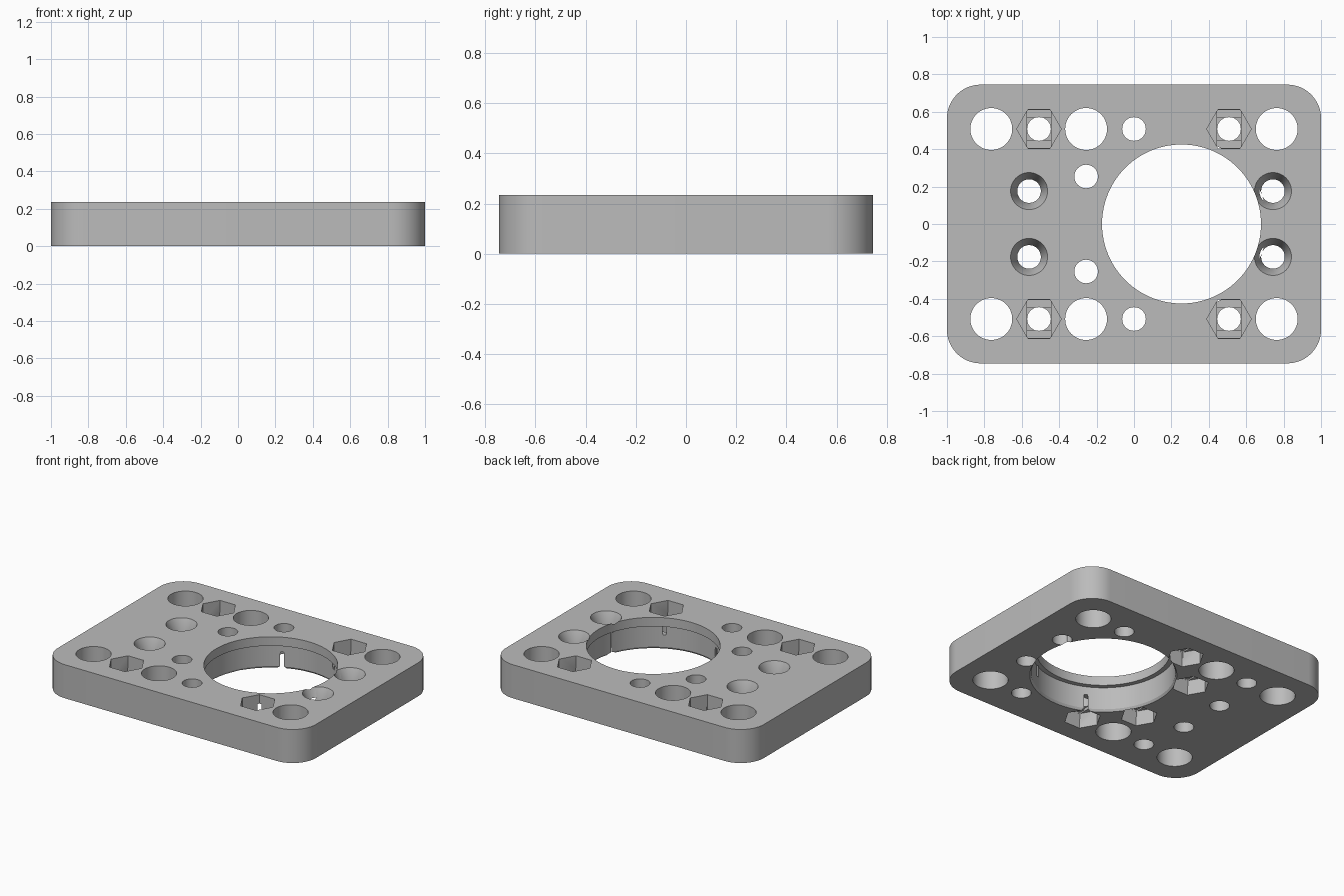
import bpy, bmesh, math

cube = bpy.data.objects.get("Cube")
if cube:
    bpy.data.objects.remove(cube, do_unlink=True)

HX, HY, H, CORNER = 1.0, 0.745, 0.235, 0.18
BORE_X, BOLT = 0.254, 0.508
HEX_R, SCREW_R = 0.119, 0.063


def make_object(name, bm):
    bmesh.ops.recalc_face_normals(bm, faces=bm.faces)
    mesh = bpy.data.meshes.new(name)
    bm.to_mesh(mesh)
    bm.free()
    obj = bpy.data.objects.new(name, mesh)
    bpy.context.collection.objects.link(obj)
    return obj


def stack(name, sections):
    """Solid skinned through equal-length outlines, given as (outline, z)."""
    bm = bmesh.new()
    rings = [[bm.verts.new((x, y, z)) for x, y in pts] for pts, z in sections]
    for low, high in zip(rings, rings[1:]):
        n = len(low)
        for i in range(n):
            j = (i + 1) % n
            bm.faces.new((low[i], low[j], high[j], high[i]))
    bm.faces.new(rings[0][::-1])
    bm.faces.new(rings[-1])
    return make_object(name, bm)


def circle(x, y, r, n=48):
    return [(x + r * math.cos(math.tau * i / n), y + r * math.sin(math.tau * i / n))
            for i in range(n)]


def box(x, y, hx, hy):
    return [(x - hx, y - hy), (x + hx, y - hy), (x + hx, y + hy), (x - hx, y + hy)]


# Rounded rectangular plate
outline = []
for k, (sx, sy) in enumerate([(1, 1), (-1, 1), (-1, -1), (1, -1)]):
    for i in range(17):
        a = math.pi / 2 * (k + i / 16)
        outline.append((sx * (HX - CORNER) + CORNER * math.cos(a),
                        sy * (HY - CORNER) + CORNER * math.sin(a)))
plate = stack("mounting_plate", [(outline, 0), (outline, H)])


def cut(sections):
    cutter = stack("cutter", sections)
    cutter.hide_render = True
    mod = plate.modifiers.new("cut", "BOOLEAN")
    mod.operation = "DIFFERENCE"
    mod.solver = "EXACT"
    mod.object = cutter
    bpy.context.view_layer.objects.active = plate
    bpy.ops.object.modifier_apply(modifier=mod.name)
    bpy.data.objects.remove(cutter, do_unlink=True)


def round_cut(x, y, profile, n=48):
    cut([(circle(x, y, r, n), z) for r, z in profile])


def through_hole(x, y, r):
    round_cut(x, y, [(r, -0.1), (r, H + 0.1)])


def nut_hole(x, y, floor, up):
    """Screw hole with a hex pocket whose floor steps to a slot, then a square."""
    mouth = floor - up * H
    through_hole(x, y, SCREW_R)
    round_cut(x, y, [(HEX_R, z) for z in sorted((floor, mouth))], 6) if up > 0 else \
        round_cut(x, y, [(HEX_R, z) for z in sorted((floor, floor + H))], 6)
    flat = HEX_R * math.cos(math.pi / 6) - 0.001
    for half_y, depth in ((flat, 0.01), (SCREW_R - 0.003, 0.02)):
        tip = floor + up * depth
        pts = box(x, y, SCREW_R + 0.001, half_y)
        cut([(pts, z) for z in sorted((tip, tip - up * 0.05))])


# Large bore: top lip, wider recess beneath, slight chamfer at the bottom
lip_z = 0.172
round_cut(BORE_X, 0, [(0.425, -0.1), (0.425, H + 0.1)], 96)
round_cut(BORE_X, 0, [(0.467, -0.1), (0.467, 0), (0.457, 0.015), (0.457, lip_z)], 96)

for side in (1, -1):
    # Plain rod holes
    for x in (-0.763, -0.256, 0.763):
        through_hole(x, side * BOLT, 0.112)
    # Nut pockets opening upward, then those opening downward
    for x in (-BOLT, BOLT):
        nut_hole(x, side * BOLT, 0.11, -1)
    for x, y in ((0, BOLT), (-0.256, 0.254)):
        nut_hole(x, side * y, 0.105, 1)
    # Countersunk screw holes
    for x in (-0.561, 0.743):
        round_cut(x, side * 0.176, [(SCREW_R, -0.1), (SCREW_R, H - 0.085),
                                    (0.099, H), (0.099, H + 0.1)])

# Single grey finish
grey = bpy.data.materials.new("plain_grey")
colour = (0.5, 0.5, 0.5, 1)
grey.use_nodes = True
grey.diffuse_color = colour
grey.node_tree.nodes["Principled BSDF"].inputs["Base Color"].default_value = colour
plate.data.materials.clear()
plate.data.materials.append(grey)
for face in plate.data.polygons:
    face.material_index = 0

bpy.ops.object.select_all(action="DESELECT")
plate.select_set(True)
bpy.context.view_layer.objects.active = plate
bpy.ops.object.shade_smooth_by_angle(angle=math.radians(30))
